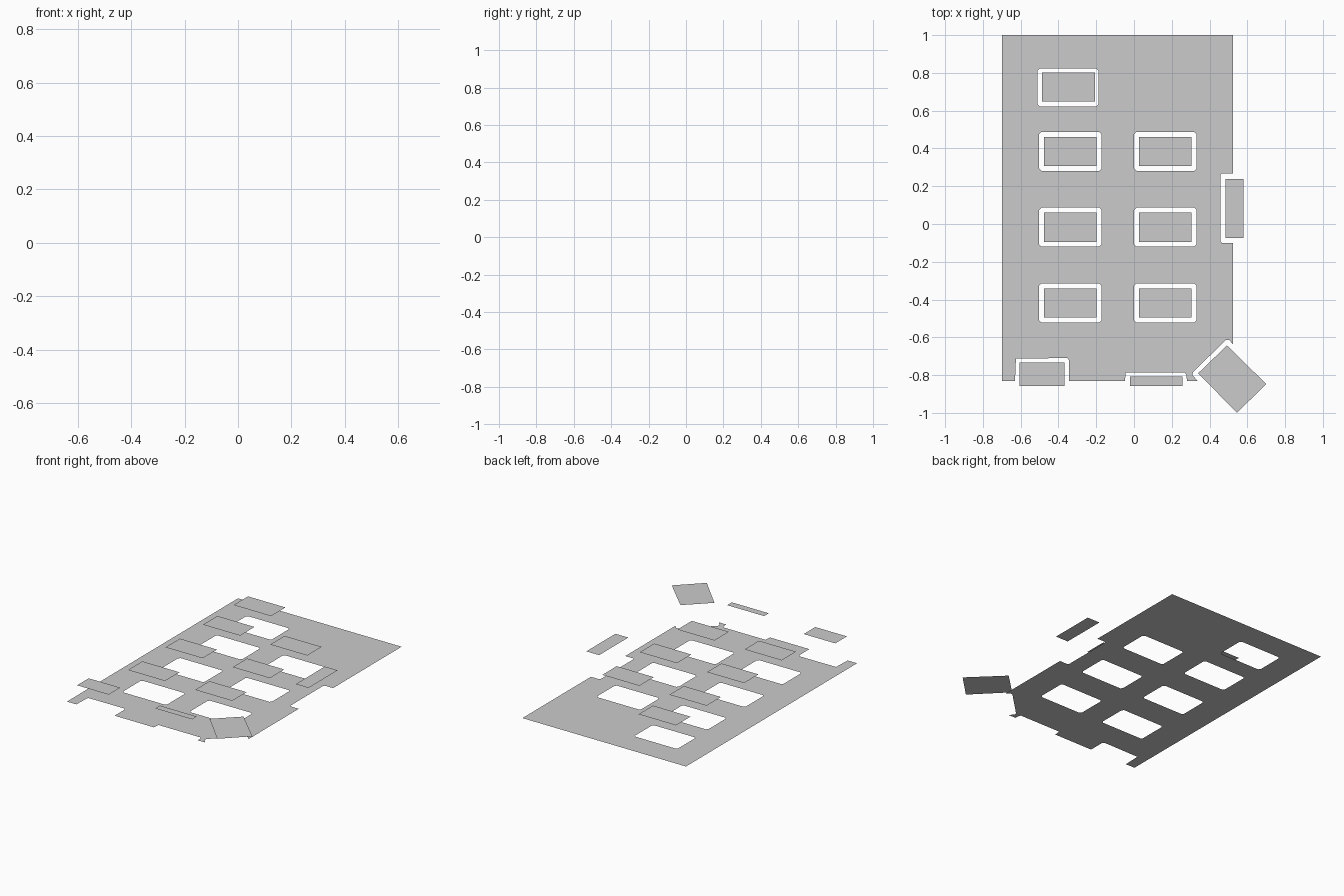
import bpy, bmesh

if "Cube" in bpy.data.objects:
    bpy.data.objects.remove(bpy.data.objects["Cube"])

H = 0.146   # height of the raised panels
C = 0.012   # small corner cut on the openings


def rect(x0, x1, y0, y1):
    return [(x0, y0), (x1, y0), (x1, y1), (x0, y1)]


def cut_rect(x0, x1, y0, y1):
    return [(x0 + C, y0), (x1 - C, y0), (x1, y0 + C), (x1, y1 - C),
            (x1 - C, y1), (x0 + C, y1), (x0, y1 - C), (x0, y0 + C)]


def sheet(name, loops, z):
    """Flat sheet: first loop is the outline, the others are openings."""
    bm = bmesh.new()
    for loop in loops:
        vs = [bm.verts.new((x, y, z)) for x, y in loop]
        if len(loops) == 1:
            bm.faces.new(vs)
        else:
            for a, b in zip(vs, vs[1:] + vs[:1]):
                bm.edges.new((a, b))
    if len(loops) > 1:
        bmesh.ops.triangle_fill(bm, edges=bm.edges[:], use_beauty=True, normal=(0, 0, 1))
    bm.normal_update()
    for f in bm.faces:
        if f.normal.z < 0:
            f.normal_flip()
    me = bpy.data.meshes.new(name)
    bm.to_mesh(me)
    bm.free()
    ob = bpy.data.objects.new(name, me)
    bpy.context.collection.objects.link(ob)


# regular grid of openings with a panel floating over each
holes = [cut_rect(-0.51, -0.187, 0.622, 0.823)]
panels = [rect(-0.487, -0.206, 0.648, 0.802)]
for y in (0.384, -0.017, -0.419):
    for x in (-0.338, 0.165):
        holes.append(cut_rect(x - 0.164, x + 0.166, y - 0.103, y + 0.104))
        panels.append(rect(x - 0.139, x + 0.139, y - 0.077, y + 0.077))

# panels overhanging the edges, and the turned corner panel
panels += [rect(0.484, 0.58, -0.074, 0.238),
           rect(-0.605, -0.368, -0.857, -0.733),
           rect(-0.02, 0.257, -0.857, -0.807),
           [(0.492, -0.643), (0.34, -0.79), (0.545, -1.0), (0.70, -0.847)]]

# base outline, counter-clockwise, with edge notches
outline = [(-0.70, 1.0), (-0.70, -0.83), (-0.63, -0.83), (-0.625, -0.712),
           (-0.352, -0.71), (-0.343, -0.722), (-0.343, -0.83),
           (-0.048, -0.83), (-0.044, -0.786), (0.27, -0.786), (0.278, -0.80),
           (0.28, -0.83), (0.335, -0.83), (0.31, -0.80), (0.312, -0.785),
           (0.485, -0.615), (0.505, -0.615), (0.525, -0.638),
           (0.525, -0.10), (0.465, -0.10), (0.457, -0.09), (0.457, 0.26),
           (0.465, 0.267), (0.525, 0.267), (0.525, 1.0)]

sheet("base_sheet", [outline] + holes, 0)
for i, p in enumerate(panels):
    sheet(f"raised_panel_{i + 1}", [p], H)
